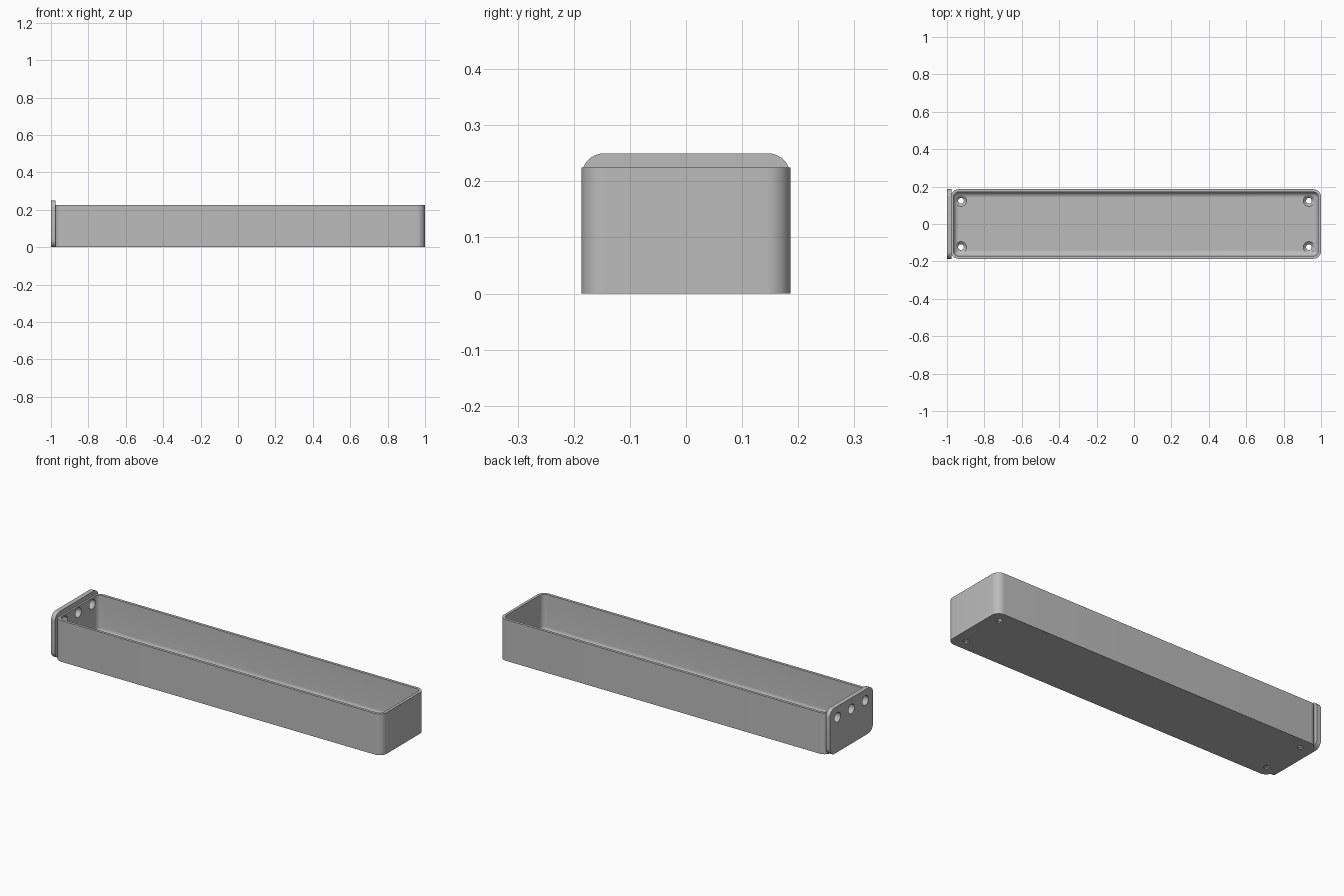
import bpy, bmesh, math

cube = bpy.data.objects.get("Cube")
if cube:
    bpy.data.objects.remove(cube, do_unlink=True)

LEFT, RIGHT, HALF_Y = -0.98, 1.0, 0.186
RIM_Z, FLOOR_Z, WALL = 0.225, 0.02, 0.015
CORNER, FILLET = 0.042, 0.03

grey = bpy.data.materials.new("plain grey")
grey.use_nodes = True
grey.diffuse_color = (0.5, 0.5, 0.5, 1)
grey.node_tree.nodes["Principled BSDF"].inputs["Base Color"].default_value = (0.5, 0.5, 0.5, 1)


def rounded_rect(a0, a1, b0, b1, r, steps=10):
    """Counter-clockwise outline of a rectangle with round corners."""
    centres = [(a1 - r, b1 - r), (a0 + r, b1 - r), (a0 + r, b0 + r), (a1 - r, b0 + r)]
    points = []
    for k, (ca, cb) in enumerate(centres):
        for i in range(steps + 1):
            t = (k + i / steps) * math.pi / 2
            points.append((ca + r * math.cos(t), cb + r * math.sin(t)))
    return points


def loft(name, rings):
    """Skin a stack of matching rings and cap both ends."""
    bm = bmesh.new()
    loops = [[bm.verts.new(p) for p in ring] for ring in rings]
    for low, high in zip(loops, loops[1:]):
        n = len(low)
        for i in range(n):
            j = (i + 1) % n
            bm.faces.new((low[i], low[j], high[j], high[i]))
    bm.faces.new(loops[0][::-1])
    bm.faces.new(loops[-1])
    bmesh.ops.recalc_face_normals(bm, faces=bm.faces)
    mesh = bpy.data.meshes.new(name)
    bm.to_mesh(mesh)
    bm.free()
    obj = bpy.data.objects.new(name, mesh)
    bpy.context.collection.objects.link(obj)
    mesh.materials.append(grey)
    return obj


def turned(name, profile, place, sides=32):
    """Round cutter from (radius, height) pairs, placed by a function."""
    angles = [2 * math.pi * i / sides for i in range(sides)]
    return loft(name, [[place(r * math.cos(t), r * math.sin(t), h) for t in angles]
                       for r, h in profile])


def cut(obj, cutters):
    bpy.context.view_layer.objects.active = obj
    for cutter in cutters:
        mod = obj.modifiers.new("hole", 'BOOLEAN')
        mod.operation = 'DIFFERENCE'
        mod.solver = 'EXACT'
        mod.object = cutter
        bpy.ops.object.modifier_apply(modifier=mod.name)


# Open tray: outer shell, rim, inner walls, filleted floor
def tray_ring(inset, z):
    outline = rounded_rect(LEFT + inset, RIGHT - inset, -HALF_Y + inset, HALF_Y - inset,
                           max(CORNER - inset, 0.002))
    return [(x, y, z) for x, y in outline]


rings = [tray_ring(0, 0), tray_ring(0, RIM_Z), tray_ring(WALL, RIM_Z)]
for i in range(9):
    t = i / 8 * math.pi / 2
    rings.append(tray_ring(WALL + FILLET * (1 - math.cos(t)),
                           FLOOR_Z + FILLET * (1 - math.sin(t))))
tray = loft("tray", rings)

# Upright mounting plate on the end
outline = rounded_rect(-HALF_Y, HALF_Y, 0, 0.25, 0.04)
plate = loft("mounting_plate", [[(x, y, z) for y, z in outline] for x in (-1.0, -0.975)])

# Countersunk holes in the floor
floor_profile = [(0.015, -0.02), (0.015, 0.006), (0.03, FLOOR_Z), (0.03, FLOOR_Z + 0.02)]
floor_cutters = [
    turned("floor_hole_cutter", floor_profile,
           lambda a, b, h, cx=cx, cy=cy: (cx + a, cy + b, h))
    for cx in (-0.925, 0.935) for cy in (-0.124, 0.124)]

# Three mounting holes through plate and end wall
plate_cutters = [
    turned("plate_hole_cutter", [(0.026, -1.05), (0.026, -0.94)],
           lambda a, b, h, cy=cy: (h, cy + a, 0.19 + b))
    for cy in (-0.12, 0, 0.12)]

cut(tray, floor_cutters + plate_cutters)
cut(plate, plate_cutters)
for cutter in floor_cutters + plate_cutters:
    bpy.data.objects.remove(cutter, do_unlink=True)

# Smooth the rounded corners, keep the edges crisp
for obj in (tray, plate):
    bpy.ops.object.select_all(action='DESELECT')
    obj.select_set(True)
    bpy.context.view_layer.objects.active = obj
    bpy.ops.object.shade_smooth_by_angle(angle=math.radians(30))
